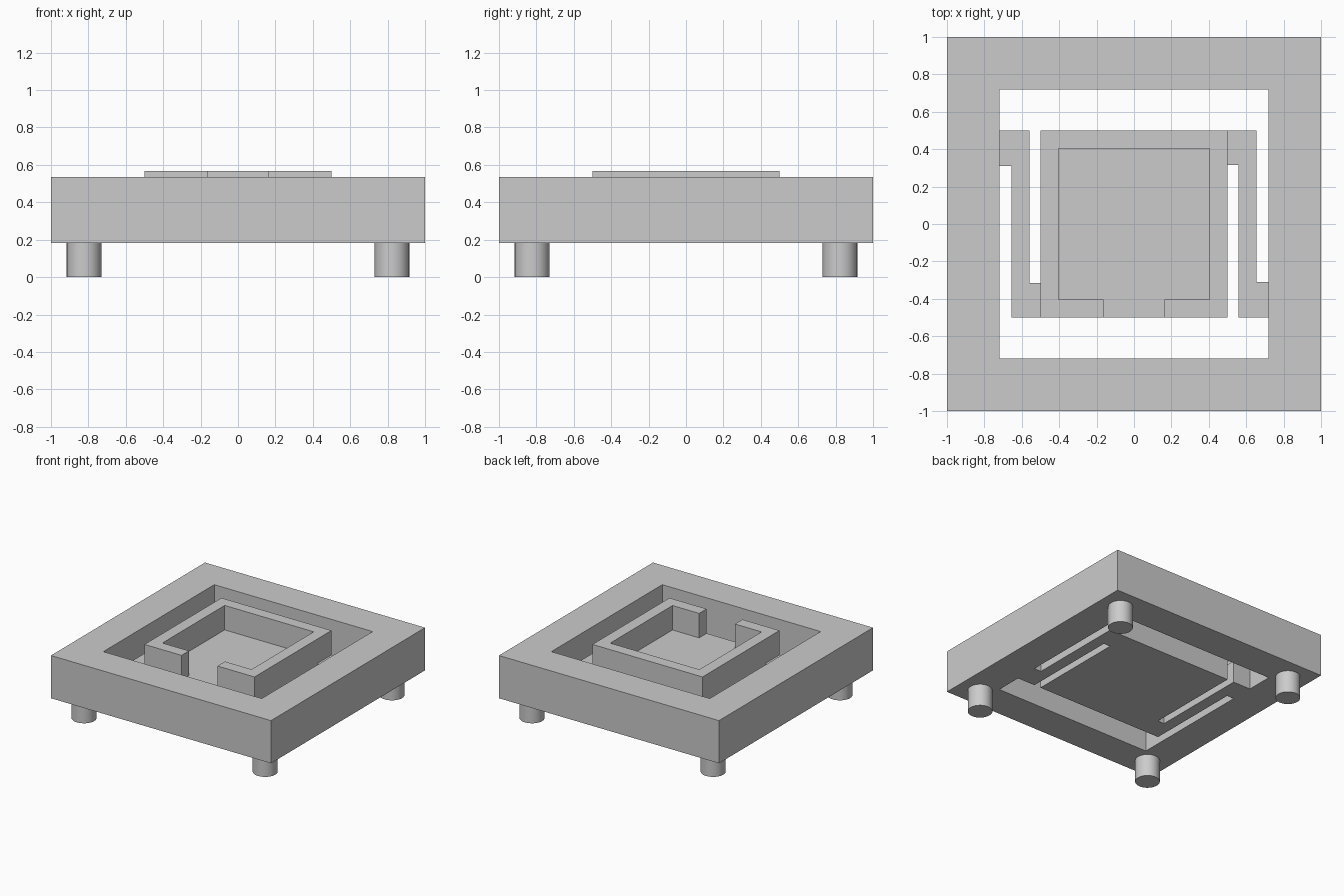
import bpy
import bmesh
import math

if "Cube" in bpy.data.objects:
    bpy.data.objects.remove(bpy.data.objects["Cube"], do_unlink=True)

# One plain grey for the whole model
grey = bpy.data.materials.new("plain grey")
grey.use_nodes = True
colour = (0.6, 0.6, 0.6, 1)
grey.diffuse_color = colour
grey.node_tree.nodes["Principled BSDF"].inputs["Base Color"].default_value = colour

# Levels
BASE, FLOOR, RIM, WALL = 0.183, 0.367, 0.534, 0.568


def finish(name, bm):
    bmesh.ops.recalc_face_normals(bm, faces=bm.faces)
    mesh = bpy.data.meshes.new(name)
    bm.to_mesh(mesh)
    bm.free()
    mesh.materials.append(grey)
    obj = bpy.data.objects.new(name, mesh)
    bpy.context.collection.objects.link(obj)
    return obj


def prism(name, outline, bottom, top):
    """Extrude a flat outline upwards."""
    bm = bmesh.new()
    face = bm.faces.new([bm.verts.new((x, y, bottom)) for x, y in outline])
    out = bmesh.ops.extrude_face_region(bm, geom=[face], use_keep_orig=True)
    moved = [v for v in out["geom"] if isinstance(v, bmesh.types.BMVert)]
    bmesh.ops.translate(bm, verts=moved, vec=(0, 0, top - bottom))
    return finish(name, bm)


# Square outer frame with an open middle
bm = bmesh.new()
corners = [(-1, -1), (1, -1), (1, 1), (-1, 1)]
section = [(1, BASE), (1, RIM), (0.72, RIM), (0.72, BASE)]
loops = [[bm.verts.new((x * r, y * r, z)) for x, y in corners] for r, z in section]
for i in range(4):
    a, b = loops[i], loops[(i + 1) % 4]
    for j in range(4):
        k = (j + 1) % 4
        bm.faces.new((a[j], a[k], b[k], b[j]))
finish("outer_frame", bm)

# Platform floor with a folded spring arm on each side, alike under a half turn
half = [(0.5, -0.5), (0.5, 0.315), (0.56, 0.315), (0.56, -0.5),
        (0.72, -0.5), (0.72, -0.31), (0.656, -0.31), (0.656, 0.5)]
prism("platform_and_spring_arms", half + [(-x, -y) for x, y in half], BASE, FLOOR)

# Raised wall around the platform, open at the front
side = [(0.163, -0.5), (0.5, -0.5), (0.5, 0.5)]
inner = [(0.405, 0.405), (0.405, -0.403), (0.163, -0.403)]
mirrored = [(-x, y) for x, y in side]
inner_mirrored = [(-x, y) for x, y in inner]
prism("platform_wall", side + mirrored[::-1] + inner_mirrored[::-1] + inner, FLOOR, WALL)

# Round feet
for label, x, y in (("front_left", 1, -1), ("front_right", -1, -1),
                    ("back_left", 1, 1), ("back_right", -1, 1)):
    bpy.ops.mesh.primitive_cylinder_add(vertices=32, radius=0.093, depth=BASE,
                                        location=(x * 0.823, y * 0.823, BASE / 2))
    foot = bpy.context.object
    foot.name = label + "_foot"
    foot.data.materials.append(grey)
    bpy.ops.object.shade_smooth_by_angle(angle=math.radians(40))
